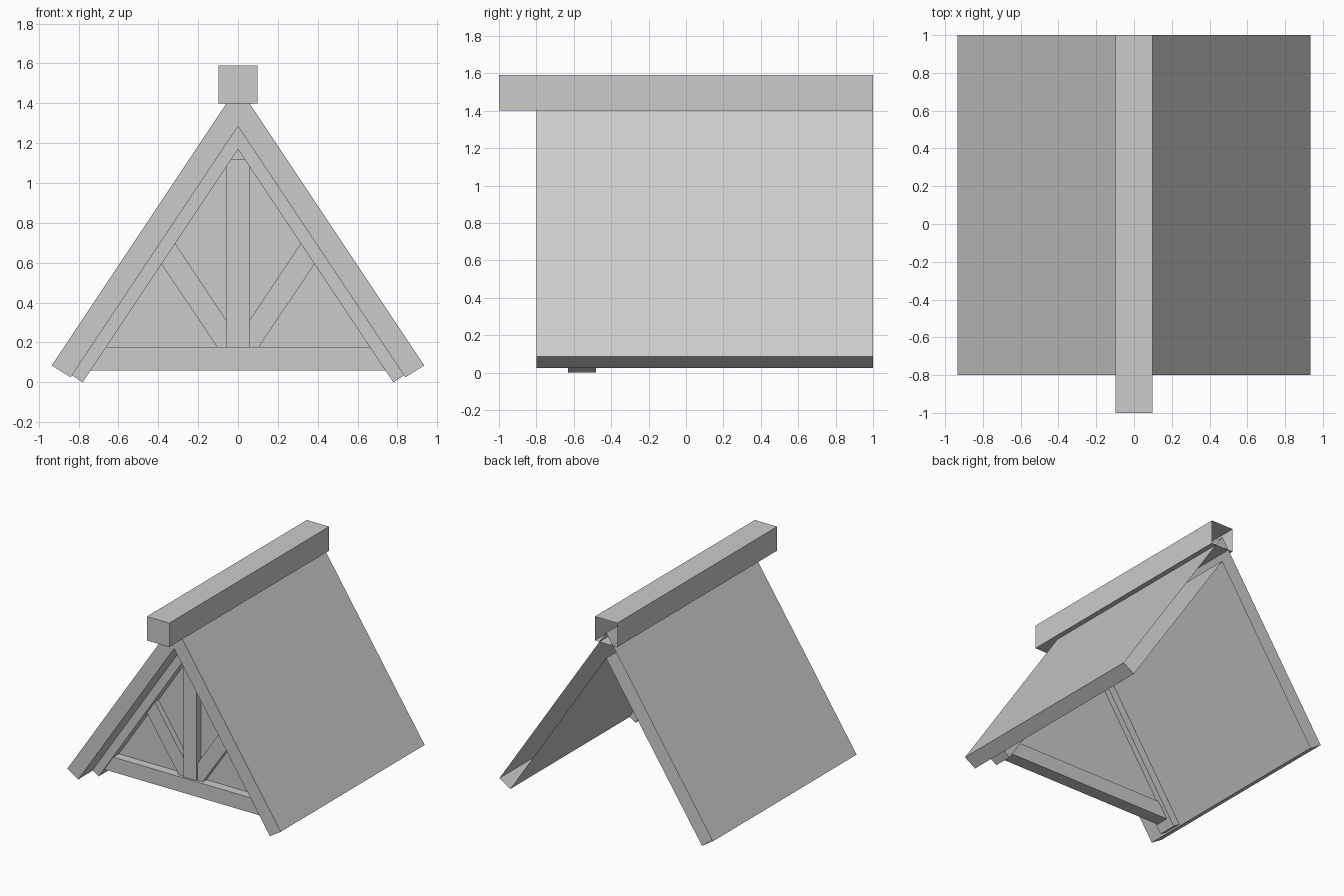
import bpy, bmesh

if "Cube" in bpy.data.objects:
    bpy.data.objects.remove(bpy.data.objects["Cube"])


def prism(name, profile, y0, y1, open_back=False):
    """Extrude an (x, z) outline from y0 (front) to y1 (back)."""
    bm = bmesh.new()
    front = [bm.verts.new((x, y0, z)) for x, z in profile]
    back = [bm.verts.new((x, y1, z)) for x, z in profile]
    bm.faces.new(front)
    cap = bm.faces.new(back[::-1])
    n = len(profile)
    for i in range(n):
        j = (i + 1) % n
        bm.faces.new((front[j], front[i], back[i], back[j]))
    bmesh.ops.recalc_face_normals(bm, faces=bm.faces[:])
    if open_back:
        bmesh.ops.delete(bm, geom=[cap], context='FACES_ONLY')
    mesh = bpy.data.meshes.new(name)
    bm.to_mesh(mesh)
    bm.free()
    ob = bpy.data.objects.new(name, mesh)
    bpy.context.collection.objects.link(ob)
    return ob


def mirrored(points):
    """Right half outline plus its reflection, for shapes symmetric in x."""
    return points + [(-x, z) for x, z in reversed(points) if x > 0]


def chevron(outer, inner):
    """Closed band: right side of outer and inner outlines, apex first."""
    (_, zo), o = outer
    (_, zi), i = inner
    return [(0, zo), o, i, (0, zi), (-i[0], i[1]), (-o[0], o[1])]


# Ridge beam, open at the back where it meets the building
prism("ridge_beam", mirrored([(0.098, 1.59), (0.098, 1.4)]), -1, 1, True)

# Two roof slopes meeting under the ridge beam, open at the back
prism("roof", chevron([(0, 1.4875), (0.935, 0.085)],
                      [(0, 1.285), (0.84, 0.025)]), -0.8, 1, True)

# Rafters of the gable truss, just under the roof
prism("rafters", chevron([(0, 1.285), (0.833, 0.0355)],
                         [(0, 1.17), (0.78, 0)]), -0.63, -0.48)

# Tie beam, with its ends cut to the roof slope
prism("tie_beam", mirrored([(0.67, 0.178), (0.75, 0.06)]), -0.615, -0.51)

# Recessed gable wall
prism("gable_wall", [(0, 1.18), (0.73, 0.085), (-0.73, 0.085)], -0.545, -0.525)

# Centre post
prism("centre_post", mirrored([(0.058, 1.12), (0.058, 0.17)]), -0.60, -0.535)

# Diagonal struts from the post foot to the rafters
for side, s in (("right", 1), ("left", -1)):
    pts = [(0.105, 0.178), (0.39, 0.602), (0.32, 0.705), (0.0, 0.225), (0.0, 0.178)]
    prism("strut_" + side, [(s * x, z) for x, z in pts], -0.59, -0.535)
